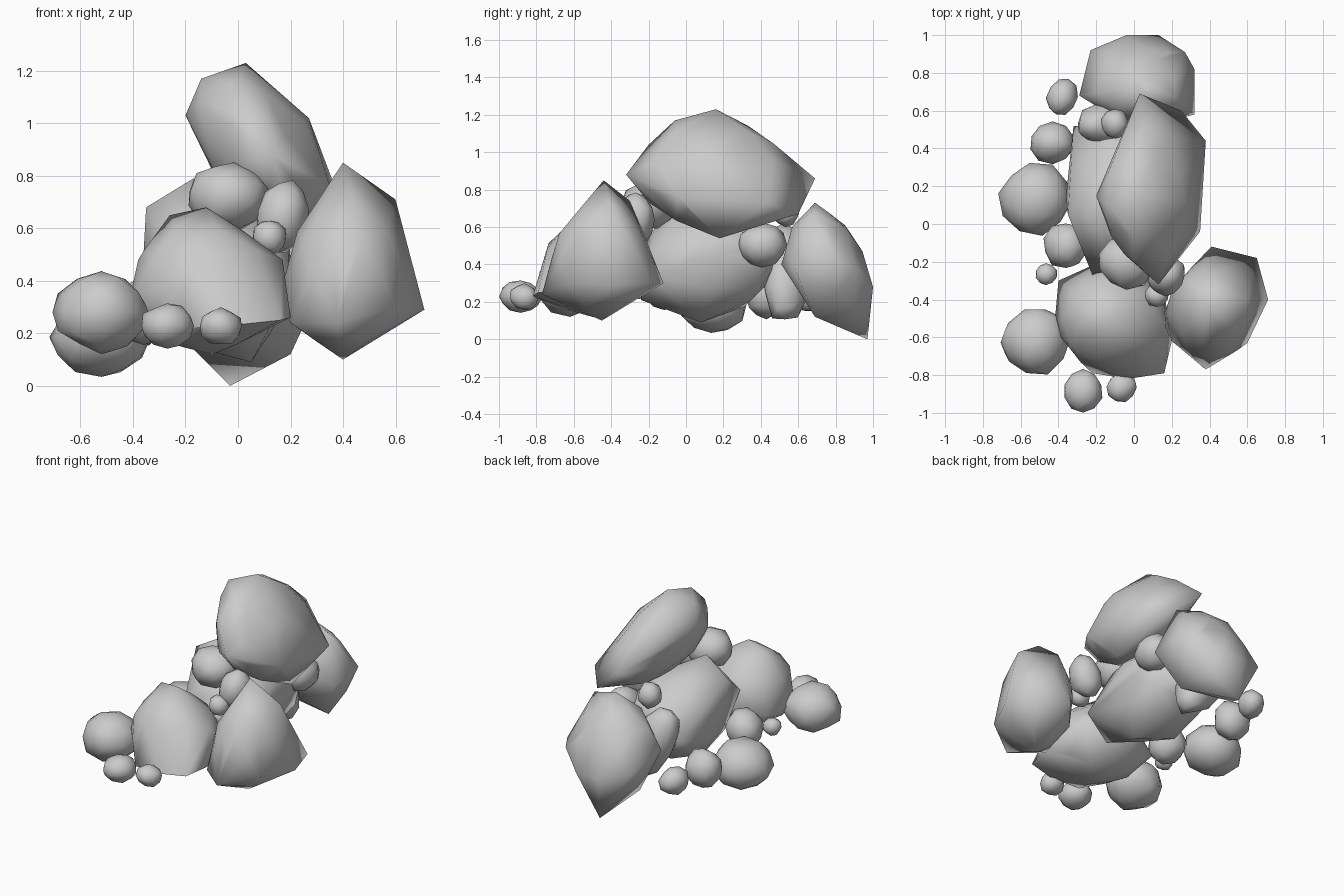
import bpy, bmesh, math, random
from mathutils import Vector, Euler

random.seed(7)


def sphere_dirs(sub):
    bm = bmesh.new()
    bmesh.ops.create_icosphere(bm, subdivisions=sub, radius=1)
    dirs = [v.co.copy() for v in bm.verts]
    bm.free()
    return dirs


DIRS = sphere_dirs(2)


def rock(name, centre, semi, rot=(0, 0, 0), corners=(), floor=None, rough=0.05):
    """Convex stone: hull of a roughened ellipsoid plus a few sharp corners."""
    turn = Euler([math.radians(a) for a in rot]).to_matrix()
    bm = bmesh.new()
    for d in DIRS:
        k = 1 + random.uniform(-rough, rough)
        p = Vector(centre) + turn @ Vector([d[i] * semi[i] * k for i in range(3)])
        if floor is not None:
            p.z = max(p.z, floor)
        bm.verts.new(p)
    for c in corners:
        bm.verts.new(c)
    bmesh.ops.remove_doubles(bm, verts=bm.verts[:], dist=0.005)
    bmesh.ops.convex_hull(bm, input=bm.verts[:])
    bmesh.ops.delete(bm, geom=[v for v in bm.verts if not v.link_faces], context='VERTS')
    bmesh.ops.recalc_face_normals(bm, faces=bm.faces[:])
    me = bpy.data.meshes.new(name)
    bm.to_mesh(me)
    bm.free()
    ob = bpy.data.objects.new(name, me)
    bpy.context.collection.objects.link(ob)
    bpy.ops.object.select_all(action='DESELECT')
    ob.select_set(True)
    bpy.context.view_layer.objects.active = ob
    bpy.ops.object.shade_smooth_by_angle(angle=math.radians(75))
    return ob


# Leaning slab on top
rock("top_boulder", (0.085, 0.14, 0.89), (0.205, 0.39, 0.335), (0, -33, 0), [
    (0.03, 0.16, 1.23), (-0.14, 0.1, 1.17), (-0.2, 0.15, 1.03), (0.13, -0.32, 0.88),
    (0.03, 0.69, 0.86), (0.38, 0.44, 0.73), (0.35, -0.04, 0.76), (0.27, 0.12, 1.02),
    (0.28, 0.18, 0.54), (0.25, 0.6, 0.67), (0.0, -0.2, 1.04), (0.0, -0.06, 1.17)])

# Tall boulder at front right
rock("right_boulder", (0.41, -0.45, 0.43), (0.22, 0.26, 0.3), (0, 0, 0), [
    (0.4, -0.44, 0.85), (0.6, -0.4, 0.71), (0.71, -0.4, 0.29), (0.4, -0.45, 0.1),
    (0.65, -0.18, 0.3), (0.41, -0.12, 0.3), (0.38, -0.77, 0.24), (0.2, -0.62, 0.24),
    (0.16, -0.48, 0.35), (0.6, -0.63, 0.3), (0.36, -0.3, 0.74)])

# Flat-bottomed boulder at the front
rock("front_boulder", (-0.12, -0.51, 0.36), (0.27, 0.27, 0.285), (0, 0, 0), [
    (-0.12, -0.5, 0.68), (-0.26, -0.45, 0.65), (-0.38, -0.5, 0.48), (-0.42, -0.52, 0.3),
    (-0.4, -0.3, 0.3), (-0.2, -0.21, 0.35), (0.2, -0.62, 0.26), (0.16, -0.79, 0.25),
    (-0.03, -0.82, 0.23), (-0.22, -0.79, 0.22), (-0.1, -0.5, 0.12), (0.17, -0.55, 0.48),
    (0.15, -0.3, 0.3)], floor=0.16)

# Central boulder that carries the slab
rock("middle_boulder", (-0.06, 0.13, 0.42), (0.28, 0.365, 0.29), (0, 0, 0), [
    (-0.36, 0.15, 0.5), (-0.35, 0.05, 0.68), (-0.17, 0.02, 0.79), (-0.32, 0.52, 0.42),
    (-0.15, 0.52, 0.46), (-0.22, -0.27, 0.45), (0.05, 0.08, 0.09), (0.15, 0.4, 0.28),
    (0.19, -0.22, 0.35), (0.02, -0.24, 0.21), (0.2, 0.4, 0.5)])

# Boulder at the back
rock("back_boulder", (0.03, 0.75, 0.4), (0.26, 0.2, 0.3), (20, 0, 0), [
    (0.04, 0.69, 0.73), (0.22, 0.67, 0.68), (-0.04, 1.0, 0.28), (0.13, 1.0, 0.28),
    (0.27, 0.91, 0.38), (0.32, 0.82, 0.4), (0.32, 0.58, 0.38), (-0.23, 0.92, 0.33),
    (-0.29, 0.68, 0.42), (-0.03, 0.97, 0.0), (0.2, 0.69, 0.12), (-0.17, 0.74, 0.14),
    (0.05, 0.51, 0.4)])

# Smaller stones: name, centre, half sizes, tilt
STONES = [
    ("left_stone", (-0.52, -0.62, 0.28), (0.185, 0.18, 0.15), (0, 0, 20)),
    ("front_left_pebble", (-0.27, -0.885, 0.228), (0.102, 0.112, 0.086), (0, 0, 0)),
    ("front_pebble", (-0.065, -0.865, 0.225), (0.083, 0.078, 0.07), (0, 0, 15)),
    ("tiny_left_pebble", (-0.465, -0.265, 0.27), (0.058, 0.06, 0.057), (0, 0, 0)),
    ("left_inner_stone", (-0.36, -0.115, 0.285), (0.122, 0.122, 0.125), (0, 0, 0)),
    ("left_low_stone", (-0.52, 0.135, 0.185), (0.192, 0.188, 0.155), (0, 0, 10)),
    ("back_left_stone", (-0.43, 0.43, 0.24), (0.12, 0.11, 0.13), (0, 0, 0)),
    ("back_left_pebble", (-0.38, 0.67, 0.235), (0.08, 0.1, 0.09), (0, 0, -20)),
    ("back_wedge_stone", (-0.11, 0.53, 0.36), (0.14, 0.13, 0.3), (0, -30, 0)),
    ("back_upper_pebble", (-0.1, 0.53, 0.69), (0.075, 0.08, 0.085), (0, 0, 0)),
    ("side_wedge_pebble", (0.19, 0.41, 0.505), (0.11, 0.13, 0.115), (0, 0, 0)),
    ("front_upper_stone", (-0.04, -0.2, 0.72), (0.155, 0.145, 0.13), (0, 10, 0)),
    ("right_upper_stone", (0.17, -0.27, 0.64), (0.1, 0.11, 0.14), (0, 15, 0)),
    ("right_upper_pebble", (0.12, -0.38, 0.565), (0.065, 0.06, 0.068), (0, 0, 0)),
]
for name, centre, semi, rot in STONES:
    rock(name, centre, semi, rot, rough=0.07)
